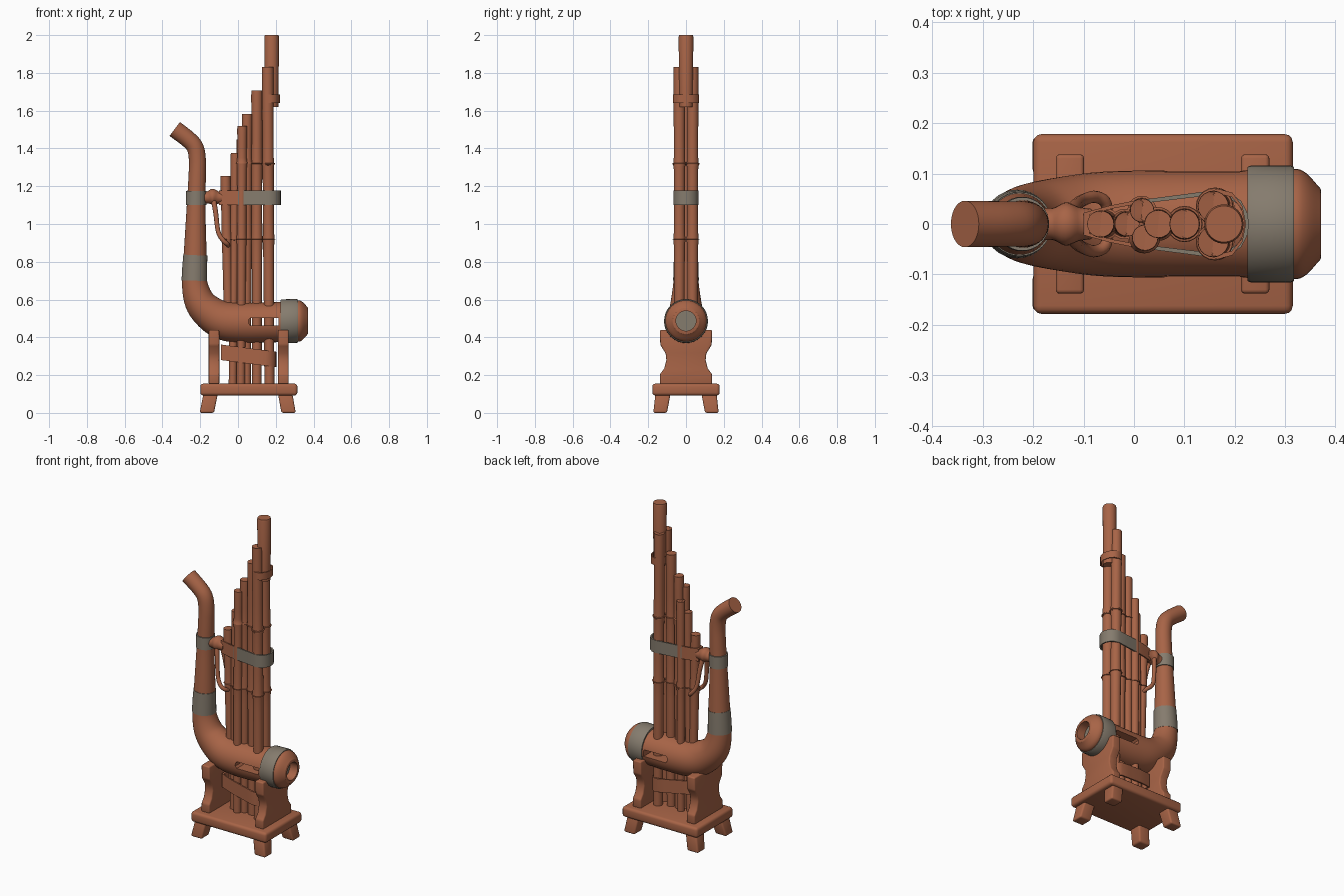
import bpy, bmesh, math
from mathutils import Vector

if "Cube" in bpy.data.objects:
    bpy.data.objects.remove(bpy.data.objects["Cube"])


def material(name, rgb):
    m = bpy.data.materials.new(name)
    m.diffuse_color = (*rgb, 1)
    m.use_nodes = True
    m.node_tree.nodes["Principled BSDF"].inputs["Base Color"].default_value = m.diffuse_color
    return m


WOOD = material("warm brown wood", (0.39, 0.127, 0.062))
GREY = material("grey binding", (0.235, 0.2, 0.155))


def finish(bm, name, mats, bevel=0, angle=35):
    bmesh.ops.recalc_face_normals(bm, faces=bm.faces[:])
    me = bpy.data.meshes.new(name)
    bm.to_mesh(me)
    bm.free()
    ob = bpy.data.objects.new(name, me)
    bpy.context.collection.objects.link(ob)
    for m in mats:
        me.materials.append(m)
    bpy.ops.object.select_all(action='DESELECT')
    bpy.context.view_layer.objects.active = ob
    ob.select_set(True)
    if bevel:
        mod = ob.modifiers.new("bevel", 'BEVEL')
        mod.width, mod.segments = bevel, 3
        bpy.ops.object.modifier_apply(modifier=mod.name)
    bpy.ops.object.shade_smooth_by_angle(angle=math.radians(angle))
    return ob


def spline(pts, steps):
    """Catmull-Rom through points of any dimension."""
    if steps < 2:
        return [Vector(p) for p in pts]
    P = [Vector(p) for p in pts]
    P = [2 * P[0] - P[1]] + P + [2 * P[-1] - P[-2]]
    out = []
    for i in range(1, len(P) - 2):
        a, b, c, d = P[i - 1:i + 3]
        for k in range(steps):
            t = k / steps
            out.append(0.5 * (2 * b + (c - a) * t + (2 * a - 5 * b + 4 * c - d) * t * t
                              + (3 * b - a - 3 * c + d) * t ** 3))
    return out + [P[-2]]


def tube(name, pts, mat, steps=6, sides=32):
    """Sweep a circle; each point is (x, y, z, radius)."""
    path = spline(pts, steps)
    bm = bmesh.new()
    rings = []
    for i, p in enumerate(path):
        t = (path[min(i + 1, len(path) - 1)].xyz - path[max(i - 1, 0)].xyz).normalized()
        u = t.cross(Vector((0, 1, 0))).normalized()
        v = t.cross(u)
        rings.append([bm.verts.new(p.xyz + p.w * (u * math.cos(a) + v * math.sin(a)))
                      for a in (2 * math.pi * k / sides for k in range(sides))])
    for r, s in zip(rings, rings[1:]):
        for k in range(sides):
            j = (k + 1) % sides
            bm.faces.new((r[k], r[j], s[j], s[k]))
    bm.faces.new(rings[0])
    bm.faces.new(rings[-1])
    return finish(bm, name, [mat])


def prism(name, bottom, top, mat, bevel=0):
    """Solid between two matching outlines."""
    bm = bmesh.new()
    a = [bm.verts.new(p) for p in bottom]
    b = [bm.verts.new(p) for p in top]
    n = len(a)
    bm.faces.new(a)
    bm.faces.new(b)
    for i in range(n):
        j = (i + 1) % n
        bm.faces.new((a[i], a[j], b[j], b[i]))
    return finish(bm, name, [mat], bevel)


def rect(x, y, z, hx, hy):
    return [(x + sx * hx, y + sy * hy, z) for sx, sy in ((-1, -1), (1, -1), (1, 1), (-1, 1))]


def strap(name, half, z0, z1, slope, mats, split=None):
    """Hollow closed band around the pipes, mirrored in y."""
    outer = half + [(x, -y) for x, y in reversed(half[:-1])]
    cx = sum(x for x, y in outer) / len(outer)
    inner = [(cx + (x - cx) * 0.94, y * 0.86) for x, y in outer]
    bm = bmesh.new()
    loops = [[bm.verts.new((x, y, z + slope * x)) for x, y in o]
             for o, z in ((outer, z0), (outer, z1), (inner, z1), (inner, z0))]
    n = len(outer)
    for q in range(4):
        r, s = loops[q], loops[(q + 1) % 4]
        for i in range(n):
            j = (i + 1) % n
            f = bm.faces.new((r[i], r[j], s[j], s[i]))
            if split is not None and f.calc_center_median().x > split:
                f.material_index = 1
    return finish(bm, name, mats, 0, 40)


# Stand: board, splayed feet, shaped end plates
prism("base_board", rect(.0575, 0, .092, .257, .178), rect(.0575, 0, .155, .257, .178), WOOD, .016)
for xt, xb in ((-.145, -.165), (.25, .268)):
    for s in (-1, 1):
        prism("foot", rect(xb, s * .137, 0, .038, .036), rect(xt, s * .122, .1, .038, .04), WOOD, .01)
side = [(.138, .15), (.138, .205), (.115, .235), (.104, .28), (.108, .315), (.136, .36), (.138, .44)]
for x in (-.127, .24):
    prof = [(y, z) for y, z in side] + [(-y, z) for y, z in reversed(side)]
    prism("end_plate", [(x - .028, y, z) for y, z in prof], [(x + .028, y, z) for y, z in prof], WOOD, .008)

# Curved wind chamber with neck and mouthpiece
body = tube("curved_body", [
    (.37, 0, .487, .068), (.366, 0, .487, .074), (.335, 0, .487, .105), (.3, 0, .486, .109),
    (.2, 0, .48, .106), (.04, 0, .477, .106), (-.07, 0, .487, .103), (-.15, 0, .53, .092),
    (-.205, 0, .595, .08), (-.231, 0, .7, .066), (-.227, 0, .83, .061), (-.222, 0, 1.1, .049),
    (-.216, 0, 1.25, .046), (-.215, 0, 1.34, .045), (-.227, 0, 1.405, .045),
    (-.262, 0, 1.447, .045), (-.335, 0, 1.503, .046)], WOOD, 5, 40)

# Bore in the end and slot through the sides
bore = tube("bore_cutter", [(.27, 0, .487, .053), (.42, 0, .487, .053)], WOOD, 1)
slot = prism("slot_cutter", [(x, -.2, z) for x, z in ((.055, .475), (.065, .463), (.215, .463), (.215, .503), (.065, .503), (.055, .493))],
             [(x, .2, z) for x, z in ((.055, .475), (.065, .463), (.215, .463), (.215, .503), (.065, .503), (.055, .493))], WOOD)
for cutter in (bore, slot):
    mod = body.modifiers.new("cut", 'BOOLEAN')
    mod.operation, mod.object = 'DIFFERENCE', cutter
    bpy.context.view_layer.objects.active = body
    bpy.ops.object.modifier_apply(modifier=mod.name)
    bpy.data.objects.remove(cutter)
bpy.ops.object.select_all(action='DESELECT')
body.select_set(True)
bpy.ops.object.shade_smooth_by_angle(angle=math.radians(35))

# Grey bindings on the body and neck
tube("end_binding", [(.225, 0, .485, .113), (.232, 0, .485, .116), (.31, 0, .487, .116), (.317, 0, .487, .113)], GREY, 1, 40)
tube("lower_neck_binding", [(-.231, 0, .7, .068), (-.229, 0, .77, .066), (-.226, 0, .835, .0635)], GREY, 1)
tube("upper_neck_binding", [(-.222, 0, 1.1, .054), (-.221, 0, 1.175, .053)], GREY, 1)

# Bamboo pipes: top x, bottom x, y, top radius, bottom z, top z
PIPES = [(-.066, -.05, 0, .027, .45, 1.24), (-.014, -.028, 0, .025, .15, 1.355),
         (.022, .015, -.027, .026, .15, 1.515), (.016, .015, .027, .024, .15, 1.42),
         (.048, .045, 0, .028, .15, 1.575), (.1, .1, 0, .03, .15, 1.69),
         (.157, .166, -.035, .031, .15, 1.805), (.157, .166, .035, .031, .15, 1.805)]
for xt, xb, y, r, z0, z1 in PIPES:
    def at(z, rad):
        return (xb + (xt - xb) * (z - z0) / (z1 - z0), y, z, rad)
    pts = [at(z0, r * .85), at(.6, r * .88)]
    for node in (.92, 1.32):
        if node < z1 - .1:
            pts += [at(node - .03, r * .96), at(node, r * 1.2), at(node + .03, r * .96)]
    tube("bamboo_pipe", pts + [at(z1 - .01, r), at(z1, r * .9)], WOOD, 3, 20)
tube("tall_pipe", [(.178, 0, 1.62, .036), (.178, 0, 1.99, .039), (.178, 0, 2, .036)], WOOD, 1, 24)

# Collar tying the tall pipe to the rear pair
strap("top_collar", [(.128, .03), (.138, .058), (.165, .07), (.195, .062), (.215, .035), (.222, 0)],
      1.64, 1.685, 0, [WOOD])

# Band round the pipes, brown near the neck and grey beyond
HALF = [(-.1, .022), (-.05, .036), (0, .046), (.1, .059), (.16, .067), (.19, .062),
        (.212, .046), (.224, .024), (.228, 0)]
strap("pipe_band", HALF, 1.1, 1.177, 0, [WOOD, GREY], 0)
strap("lower_pipe_band", [(x * .9, y + .006) for x, y in HALF[:-1]] + [(.204, 0)],
      .268, .35, -.13, [WOOD])

# Link between neck and band, with two hooked stems
tube("neck_link", [(-.19, 0, 1.138, .032), (-.16, 0, 1.14, .032), (-.135, 0, 1.143, .043),
                   (-.11, 0, 1.14, .034), (-.085, 0, 1.138, .03)], WOOD, 4, 20)
for s in (-1, 1):
    tube("hooked_stem", [(-.13, s * .02, 1.13, .014), (-.118, s * .034, 1.06, .013),
                         (-.105, s * .045, .96, .012), (-.08, s * .054, .915, .012),
                         (-.058, s * .045, .895, .012), (-.052, s * .02, .885, .01)], WOOD, 4, 12)
